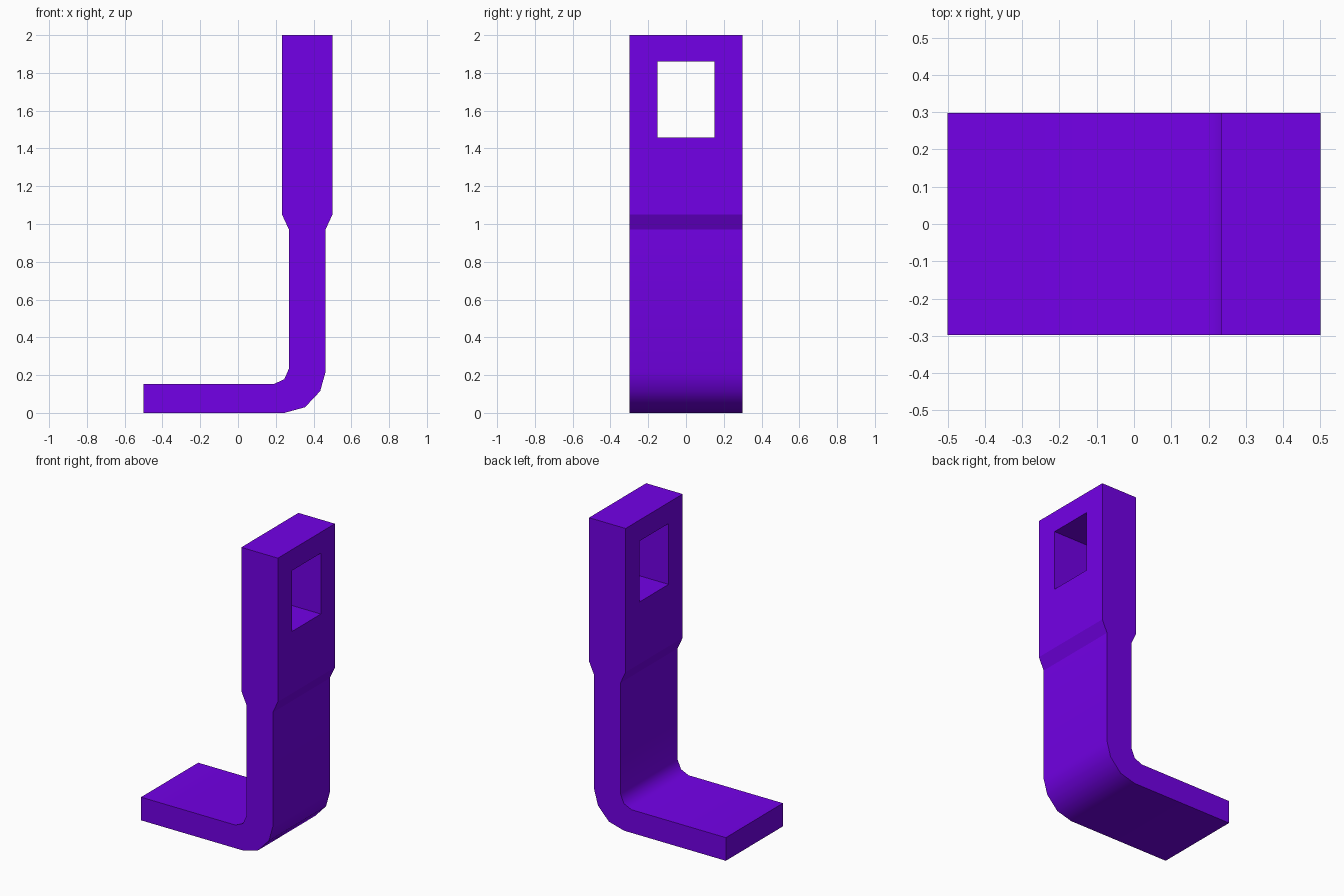
import bpy, bmesh

if "Cube" in bpy.data.objects:
    bpy.data.objects.remove(bpy.data.objects["Cube"])

HALF = 0.298

purple = bpy.data.materials.new("purple")
purple.diffuse_color = (0.171, 0.0, 0.8, 1)
purple.use_nodes = True
purple.node_tree.nodes["Principled BSDF"].inputs["Base Color"].default_value = purple.diffuse_color

# Bracket side profile (x, z)
profile = [(-0.5, 0), (0.245, 0), (0.355, 0.03), (0.435, 0.115), (0.463, 0.215),
           (0.463, 0.97), (0.5, 1.05), (0.5, 2), (0.233, 2), (0.233, 1.05),
           (0.27, 0.97), (0.27, 0.235), (0.245, 0.178), (0.19, 0.153), (-0.5, 0.153)]

# Bent bracket: extruded profile, smooth only around the bend
bm = bmesh.new()
face = bm.faces.new([bm.verts.new((x, -HALF, z)) for x, z in profile])
ext = bmesh.ops.extrude_face_region(bm, geom=[face])
for v in ext["geom"]:
    if isinstance(v, bmesh.types.BMVert):
        v.co.y = HALF
bmesh.ops.recalc_face_normals(bm, faces=bm.faces)
for f in bm.faces:
    c = f.calc_center_median()
    f.smooth = abs(f.normal.y) < 0.5 and c.z < 0.9 and c.x > -0.45
mesh = bpy.data.meshes.new("bent_bracket")
bm.to_mesh(mesh)
bm.free()
mesh.materials.append(purple)
bracket = bpy.data.objects.new("bent_bracket", mesh)
bpy.context.collection.objects.link(bracket)

# Rectangular window through the upper plate
bpy.ops.mesh.primitive_cube_add(size=1, location=(0.365, 0, 1.66))
cutter = bpy.context.object
cutter.name = "window_cutter"
cutter.scale = (0.6, 0.302, 0.402)
cutter.data.materials.append(purple)
cutter.hide_render = True

mod = bracket.modifiers.new("window", 'BOOLEAN')
mod.operation = 'DIFFERENCE'
mod.solver = 'EXACT'
mod.object = cutter
bpy.context.view_layer.objects.active = bracket
bpy.ops.object.modifier_apply(modifier=mod.name)
bpy.data.objects.remove(cutter)
